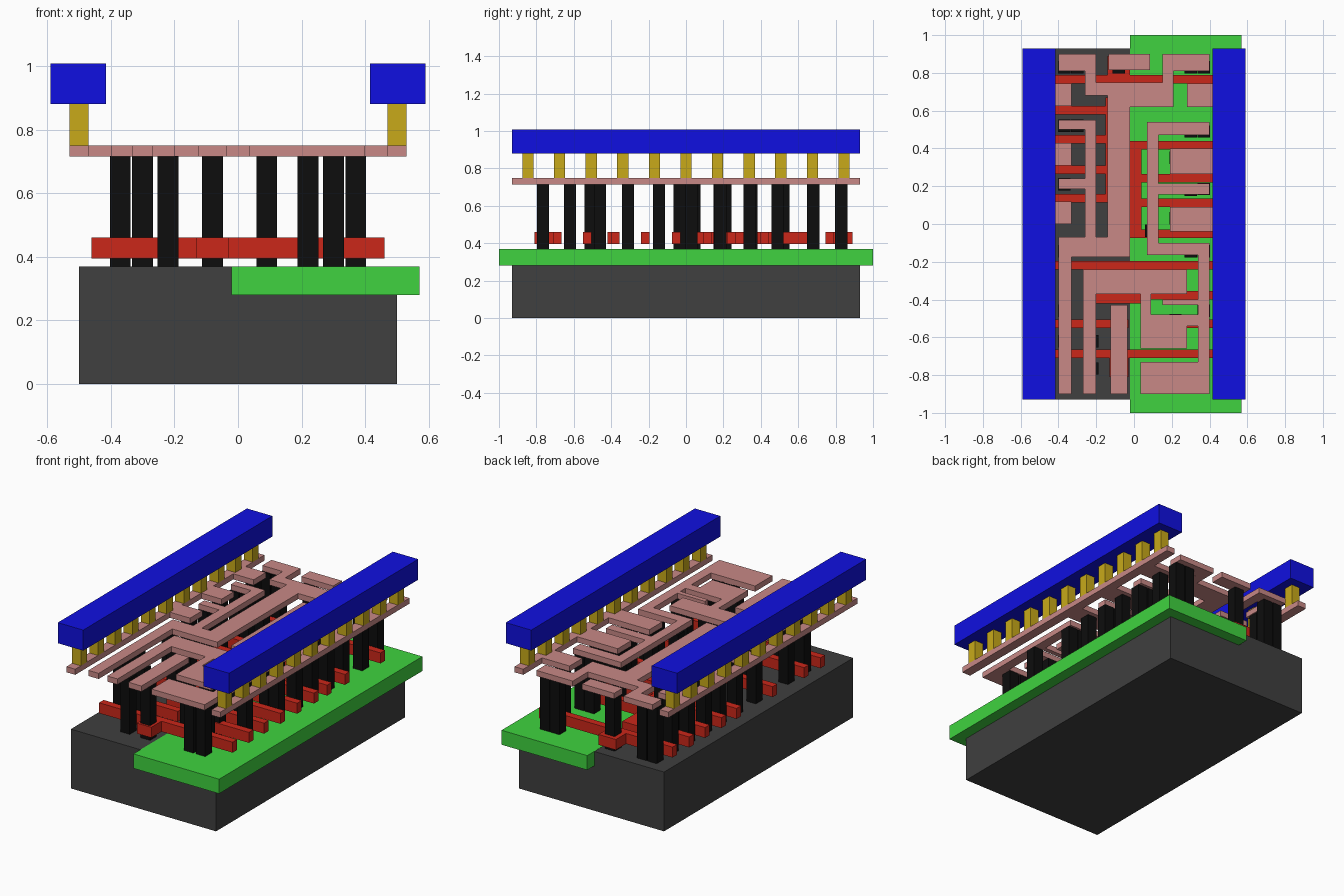
import bpy, bmesh
from mathutils import Matrix, Vector


def layer(name, rects, z0, z1, color):
    """One object made of boxes given as (x0, x1, y0, y1)."""
    bm = bmesh.new()
    for x0, x1, y0, y1 in rects:
        c = Vector(((x0 + x1) / 2, (y0 + y1) / 2, (z0 + z1) / 2))
        m = Matrix.Translation(c) @ Matrix.Diagonal((x1 - x0, y1 - y0, z1 - z0, 1))
        bmesh.ops.create_cube(bm, size=1, matrix=m)
    me = bpy.data.meshes.new(name)
    bm.to_mesh(me)
    bm.free()
    mat = bpy.data.materials.new(name + "_mat")
    mat.diffuse_color = (*color, 1)
    me.materials.append(mat)
    ob = bpy.data.objects.new(name, me)
    bpy.context.collection.objects.link(ob)
    return ob


def posts(points, w):
    return [(x - w / 2, x + w / 2, y - w / 2, y + w / 2) for x, y in points]


# Base block and well slab
layer("substrate", [(-0.5, 0.5, -0.93, 0.93)], 0, 0.369, (0.05, 0.05, 0.05))
layer("well", [(-0.02, 0.57, -1, 1)], 0.28, 0.37, (0.05, 0.65, 0.05))

# Gate bars
gates = [
    (-0.46, 0.46, 0.745, 0.79), (-0.14, -0.02, 0.79, 0.89),
    (-0.15, -0.03, 0.115, 0.67),
    (-0.02, 0.04, -0.075, 0.44),
    (-0.46, 0.46, -0.24, -0.195),
    (-0.20, 0.035, -0.42, -0.37), (0.035, 0.46, -0.40, -0.355),
    (-0.46, -0.03, -0.55, -0.505), (0.035, 0.46, -0.55, -0.505),
    (-0.46, -0.13, -0.71, -0.665), (-0.03, 0.46, -0.71, -0.665),
    (-0.13, -0.03, -0.81, -0.665),
]
gates += [(-0.46, -0.15, y, y + 0.045) for y in (0.58, 0.425, 0.265, 0.115)]
gates += [(0.04, 0.46, y, y + 0.045) for y in (0.395, 0.22, 0.09, -0.075)]
layer("gate_bars", gates, 0.395, 0.46, (0.6, 0.02, 0.01))

# Flat wiring layer
wires = [
    # supply strips
    (-0.53, -0.47, -0.93, 0.93), (0.47, 0.53, -0.93, 0.93),
    # top net and centre trunk
    (-0.40, -0.20, 0.81, 0.90), (-0.26, -0.20, 0.68, 0.81),
    (-0.20, 0.21, 0.68, 0.75), (-0.14, 0.21, 0.62, 0.68),
    (0.15, 0.21, 0.75, 0.81), (0.15, 0.40, 0.81, 0.90),
    (-0.14, -0.02, -0.175, 0.62),
    (-0.135, 0.085, 0.815, 0.90),
    # left comb
    (-0.40, -0.20, 0.50, 0.55), (-0.26, -0.20, -0.07, 0.50),
    (-0.40, -0.26, 0.185, 0.24), (-0.40, -0.14, -0.175, -0.07),
    (-0.40, -0.33, -0.90, -0.175),
    # right comb
    (0.07, 0.40, 0.47, 0.54), (0.07, 0.13, -0.10, 0.47),
    (0.13, 0.40, 0.155, 0.215), (0.07, 0.40, -0.165, -0.10),
    (0.34, 0.40, -0.73, -0.165), (0.035, 0.40, -0.90, -0.73),
    (0.15, 0.34, -0.43, -0.40), (0.09, 0.34, -0.54, -0.48),
    # lower net
    (-0.27, 0.28, -0.37, -0.24), (-0.27, -0.20, -0.90, -0.37),
    (0.035, 0.09, -0.54, -0.37), (0.035, 0.28, -0.66, -0.54),
    (-0.125, -0.035, -0.90, -0.43),
    # pads tied to the supply strips
    (-0.47, -0.33, 0.625, 0.745), (-0.47, -0.33, 0.31, 0.43), (-0.47, -0.33, 0.0, 0.12),
    (0.28, 0.47, 0.62, 0.745), (0.19, 0.47, 0.265, 0.40), (0.19, 0.47, -0.04, 0.09),
]
layer("wiring", wires, 0.715, 0.75, (0.58, 0.25, 0.24))

# Tall contact posts
contacts = [(-0.37, y) for y in (0.83, 0.68, 0.52, 0.35, 0.21, 0.045, -0.145, -0.46, -0.62)]
contacts += [(0.37, y) for y in (0.83, 0.68, 0.49, 0.34, 0.185, 0.03, -0.145, -0.46)]
contacts += [(0.22, y) for y in (0.35, 0.03, -0.31, -0.51, -0.62, -0.765)]
contacts += [(0.30, y) for y in (0.83, 0.49, 0.18, -0.145, -0.765)]
contacts += [(-0.30, 0.83), (-0.30, 0.52), (-0.22, -0.31), (-0.22, -0.62), (-0.22, -0.765),
             (-0.08, 0.83), (-0.08, 0.35), (-0.08, -0.765), (0.09, -0.035), (0.09, -0.62)]
layer("contacts", posts(contacts, 0.065), 0.369, 0.716, (0.004, 0.004, 0.004))

# Vias and supply rails, on both sides
vias = [(s * 0.5, 0.169 * i) for s in (-1, 1) for i in range(-5, 6)]
layer("vias", posts(vias, 0.06), 0.75, 0.88, (0.58, 0.4, 0.01))
layer("supply_rails", [(-0.59, -0.415, -0.93, 0.93), (0.415, 0.59, -0.93, 0.93)],
      0.88, 1.008, (0.005, 0.005, 0.75))
